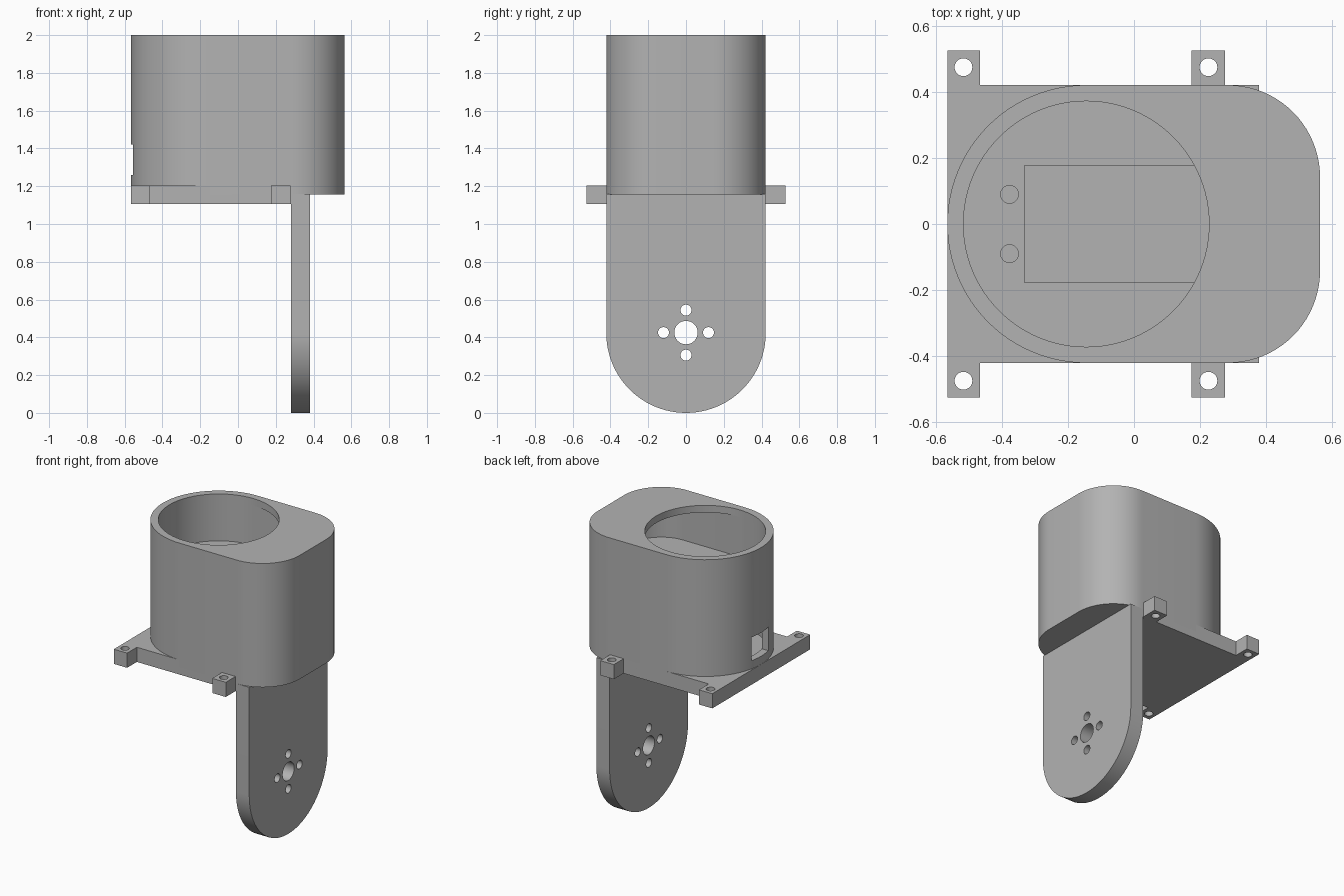
import bpy, bmesh, math
from mathutils import Matrix

cube = bpy.data.objects.get("Cube")
if cube:
    bpy.data.objects.remove(cube)

grey = bpy.data.materials.new("plain grey")
grey.use_nodes = True
GREY = (0.45, 0.45, 0.45, 1)
grey.diffuse_color = GREY
grey.node_tree.nodes["Principled BSDF"].inputs["Base Color"].default_value = GREY

R = 0.422          # half width of the housing and arm
WALL = 0.048
CX = -0.145        # axis of the round opening
TOP = 2.0
BASE = 1.157       # underside of the housing
UPRIGHT = Matrix(((0, 0, 1, 0), (1, 0, 0, 0), (0, 1, 0, 0), (0, 0, 0, 1)))


def arc(cx, cy, r, start, end, n):
    """Points on an arc, angles in degrees."""
    angles = [math.radians(start + (end - start) * i / n) for i in range(n + 1)]
    return [(cx + r * math.cos(a), cy + r * math.sin(a)) for a in angles]


def circle(cx, cy, r, n=32):
    return arc(cx, cy, r, 0, 360, n)[:-1]


def rect(x0, x1, y0, y1):
    return [(x0, y0), (x1, y0), (x1, y1), (x0, y1)]


def prism(name, outline, low, high, matrix=None):
    """Extrude a closed outline between two heights."""
    bm = bmesh.new()
    face = bm.faces.new([bm.verts.new((x, y, low)) for x, y in outline])
    new = bmesh.ops.extrude_face_region(bm, geom=[face])["geom"]
    verts = [v for v in new if isinstance(v, bmesh.types.BMVert)]
    bmesh.ops.translate(bm, verts=verts, vec=(0, 0, high - low))
    bmesh.ops.recalc_face_normals(bm, faces=bm.faces)
    if matrix:
        bm.transform(matrix)
    mesh = bpy.data.meshes.new(name)
    bm.to_mesh(mesh)
    bm.free()
    mesh.materials.append(grey)
    obj = bpy.data.objects.new(name, mesh)
    bpy.context.collection.objects.link(obj)
    return obj


def cut(target, cutters):
    """Subtract each cutter, apply, and remove it."""
    bpy.context.view_layer.objects.active = target
    for cutter in cutters:
        cutter.hide_render = True
        mod = target.modifiers.new("cut", "BOOLEAN")
        mod.operation = "DIFFERENCE"
        mod.solver = "EXACT"
        mod.object = cutter
        bpy.ops.object.modifier_apply(modifier=mod.name)
        bpy.data.objects.remove(cutter)


def shade(obj):
    bpy.ops.object.select_all(action="DESELECT")
    obj.select_set(True)
    bpy.context.view_layer.objects.active = obj
    bpy.ops.object.shade_smooth_by_angle(angle=math.radians(30))


def housing_outline(inset):
    """Half round on one end, rounded corners on the other."""
    corner = 0.28
    x, y, r = 0.565 - corner, R - corner, corner - inset
    return (arc(CX, 0, R - inset, 90, 270, 48)
            + arc(x, -y, r, -90, 0, 20) + arc(x, y, r, 0, 90, 20))


# Housing shell with an inner shelf that holds a motor
SHELF_TOP, SHELF_LOW, FLOOR = 1.68, 1.58, 1.21
housing = prism("housing", housing_outline(0), BASE, TOP)
inner = housing_outline(WALL)
cut(housing, [
    prism("upper_cavity", inner, SHELF_TOP, TOP - WALL),
    prism("lower_cavity", inner, FLOOR, SHELF_LOW),
    prism("round_opening", circle(CX, 0, R - WALL - 0.001, 96), TOP - 0.1, TOP + 0.1),
    prism("motor_slot", rect(-0.333, 0.385, -0.178, 0.178), SHELF_LOW - 0.05, SHELF_TOP + 0.05),
    prism("cable_window", rect(-0.7, -0.45, -0.09, 0.09), 1.26, 1.42),
])
cut(housing, [prism("shelf_hole", circle(x, y, 0.027), SHELF_LOW - 0.05, SHELF_TOP + 0.05)
              for x in (-0.378, 0.43) for y in (-0.09, 0.09)])
shade(housing)

# Base plate with four mounting ears
EAR = 0.527
side = [(-0.567, EAR), (-0.467, EAR), (-0.467, R), (0.175, R),
        (0.175, EAR), (0.277, EAR), (0.277, R), (0.28, R)]
plate = prism("base_plate", side + [(x, -y) for x, y in reversed(side)], 1.105, 1.205)
cut(plate, [prism("ear_hole", circle(x, y, 0.027), 1.0, 1.3)
            for x in (-0.518, 0.226) for y in (-0.476, 0.476)])
shade(plate)

# Hanging arm with a rounded end and a hub hole pattern
arm = prism("arm", arc(0, R, R, 180, 360, 48) + [(R, BASE + 0.001), (-R, BASE + 0.001)],
            0.28, 0.38, UPRIGHT)
HUB, STEP = 0.425, 0.119
spots = [(0, 0, 0.062), (STEP, 0, 0.029), (-STEP, 0, 0.029), (0, STEP, 0.029), (0, -STEP, 0.029)]
cut(arm, [prism("hub_hole", circle(y, HUB + z, r), 0.2, 0.5, UPRIGHT) for y, z, r in spots])
shade(arm)
